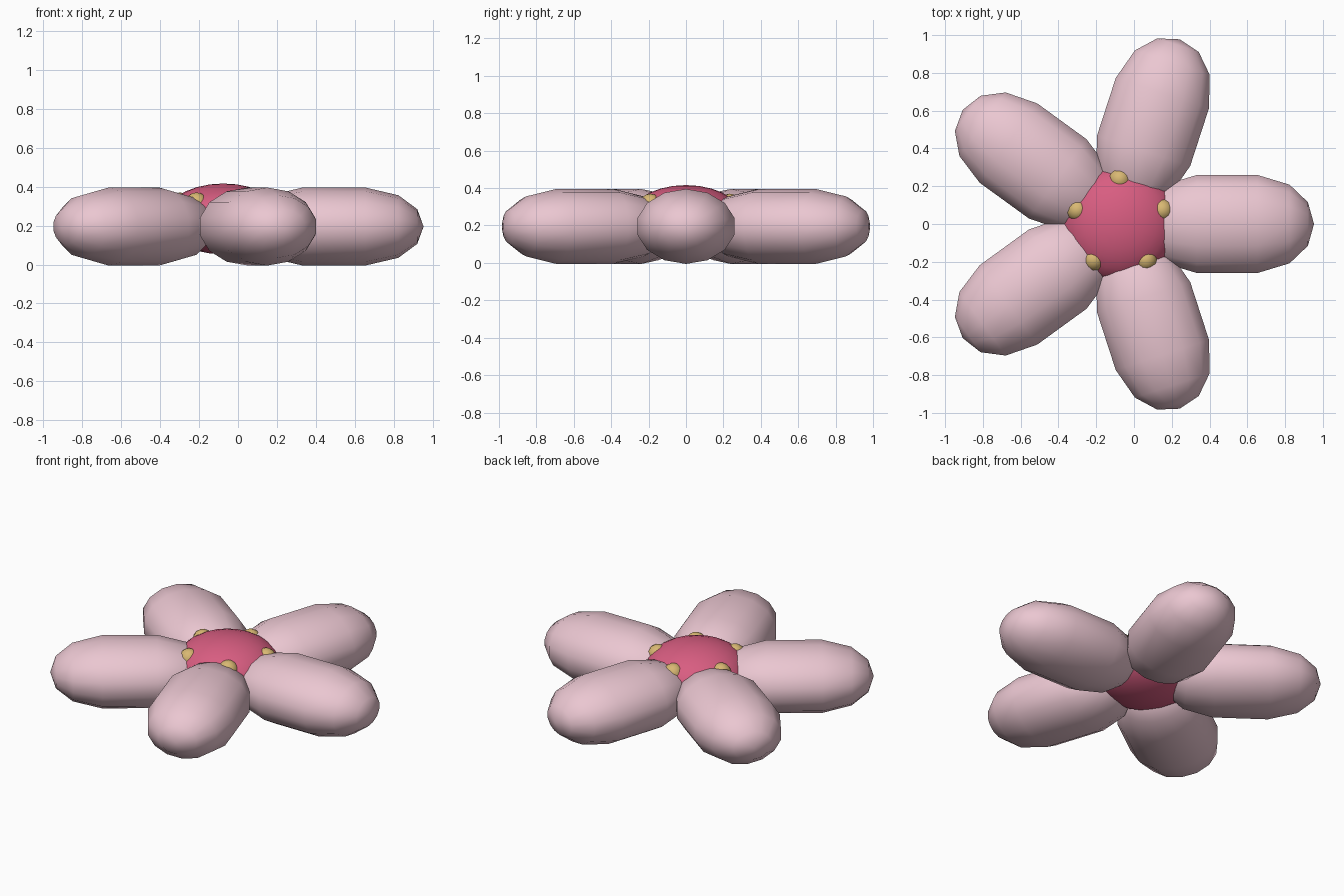
import bpy, bmesh, math
from mathutils import Matrix, Vector

if "Cube" in bpy.data.objects:
    bpy.data.objects.remove(bpy.data.objects["Cube"])

CX = -0.075  # flower axis


def material(name, rgb):
    m = bpy.data.materials.new(name)
    m.diffuse_color = (*rgb, 1)
    m.use_nodes = True
    m.node_tree.nodes["Principled BSDF"].inputs["Base Color"].default_value = m.diffuse_color
    return m


def ball(name, mat, segs, rings, shape, matrix):
    """UV sphere whose unit vertices are reshaped, then placed."""
    bm = bmesh.new()
    bmesh.ops.create_uvsphere(bm, u_segments=segs, v_segments=rings, radius=1)
    for v in bm.verts:
        v.co = shape(v.co)
    bmesh.ops.transform(bm, matrix=matrix, verts=bm.verts)
    bmesh.ops.recalc_face_normals(bm, faces=bm.faces)
    for f in bm.faces:
        f.smooth = True
    me = bpy.data.meshes.new(name)
    bm.to_mesh(me)
    bm.free()
    me.materials.append(mat)
    ob = bpy.data.objects.new(name, me)
    bpy.context.collection.objects.link(ob)
    return ob


def petal_shape(c):
    # pole axis becomes the petal's length, with blunt ends and a flattened section
    x = math.copysign(abs(c.z) ** 0.7, c.z) * 0.46
    return Vector((0.568 + x, c.x * 0.273, c.y * 0.2055))


def scaled(r, h):
    return lambda c: Vector((c.x * r, c.y * r, c.z * h))


pink = material("petal_pink", (0.83, 0.57, 0.64))
rose = material("centre_rose", (0.69, 0.11, 0.22))
gold = material("stamen_gold", (0.69, 0.48, 0.17))

axis = Matrix.Translation((CX, 0, 0))

# domed centre
ball("flower_centre", rose, 20, 14, scaled(0.31, 0.182),
     axis @ Matrix.Translation((0, 0, 0.234)))

for i in range(5):
    turn = math.radians(72 * i)
    # petals
    ball(f"petal_{i + 1}", pink, 14, 7, petal_shape,
         axis @ Matrix.Rotation(turn, 4, 'Z') @ Matrix.Translation((0, 0, 0.195)))
    # stamen dots
    ball(f"stamen_{i + 1}", gold, 12, 8, scaled(0.06, 0.06),
         axis @ Matrix.Rotation(turn + math.pi / 2, 4, 'Z')
         @ Matrix.Translation((0.235, 0, 0.31)))
